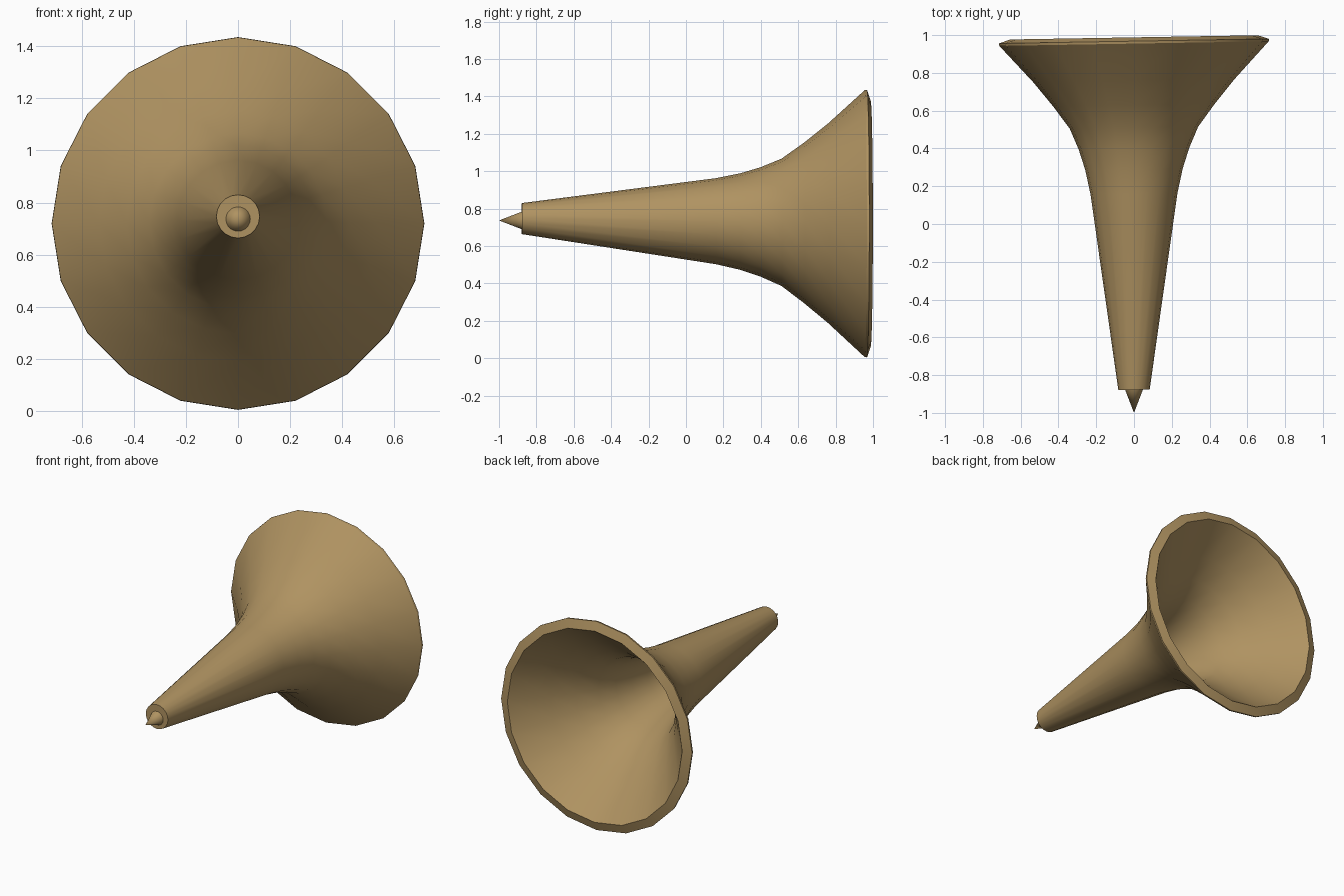
import bpy, bmesh, math

if "Cube" in bpy.data.objects:
    bpy.data.objects.remove(bpy.data.objects["Cube"])

SIDES = 20
SKEW = 0.017   # the bell mouth leans slightly: y grows with x

brass = bpy.data.materials.new("dull_brass")
brass.diffuse_color = (0.43, 0.29, 0.12, 1)
brass.use_nodes = True
brass.node_tree.nodes["Principled BSDF"].inputs["Base Color"].default_value = brass.diffuse_color


def lathe(name, profile, sides=SIDES, skew=SKEW):
    """Spin (y, centre z, radius) stations about the y axis; radius 0 is a point."""
    bm = bmesh.new()
    rings = []
    for y, cz, r in profile:
        if r == 0:
            rings.append([bm.verts.new((0, y, cz))])
            continue
        ring = []
        for i in range(sides):
            a = 2 * math.pi * i / sides
            x = r * math.sin(a)
            ring.append(bm.verts.new((x, y + skew * x, cz + r * math.cos(a))))
        rings.append(ring)
    for a, b in zip(rings, rings[1:]):
        for i in range(sides):
            j = (i + 1) % sides
            quad = [a[i % len(a)], a[j % len(a)], b[j % len(b)], b[i % len(b)]]
            bm.faces.new(list(dict.fromkeys(quad)))
    bmesh.ops.recalc_face_normals(bm, faces=bm.faces)
    mesh = bpy.data.meshes.new(name)
    bm.to_mesh(mesh)
    bm.free()
    mesh.materials.append(brass)
    obj = bpy.data.objects.new(name, mesh)
    bpy.context.collection.objects.link(obj)
    bpy.ops.object.select_all(action='DESELECT')
    obj.select_set(True)
    bpy.context.view_layer.objects.active = obj
    bpy.ops.object.shade_smooth_by_angle(angle=math.radians(30))
    return obj


# Horn: capped narrow end, flared outside, rim, then the hollow inside
lathe("horn_body", [
    (-0.878, 0.747, 0),
    (-0.878, 0.747, 0.083),
    (0.16, 0.733, 0.230),
    (0.29, 0.731, 0.258),
    (0.40, 0.729, 0.293),
    (0.51, 0.727, 0.340),
    (0.63, 0.724, 0.428),
    (0.76, 0.722, 0.534),
    (0.955, 0.720, 0.713),
    (0.968, 0.720, 0.715),
    (0.988, 0.720, 0.655),
    (0.78, 0.722, 0.480),
    (0.65, 0.724, 0.375),
    (0.53, 0.727, 0.290),
    (0.41, 0.729, 0.243),
    (0.29, 0.731, 0.208),
    (0.16, 0.733, 0.180),
    (-0.84, 0.745, 0.040),
    (-0.84, 0.745, 0),
])

# Pointed tip poking out of the narrow end
lathe("pointed_tip", [
    (-1.0, 0.737, 0),
    (-0.87, 0.737, 0.050),
    (-0.87, 0.737, 0),
], skew=0)
